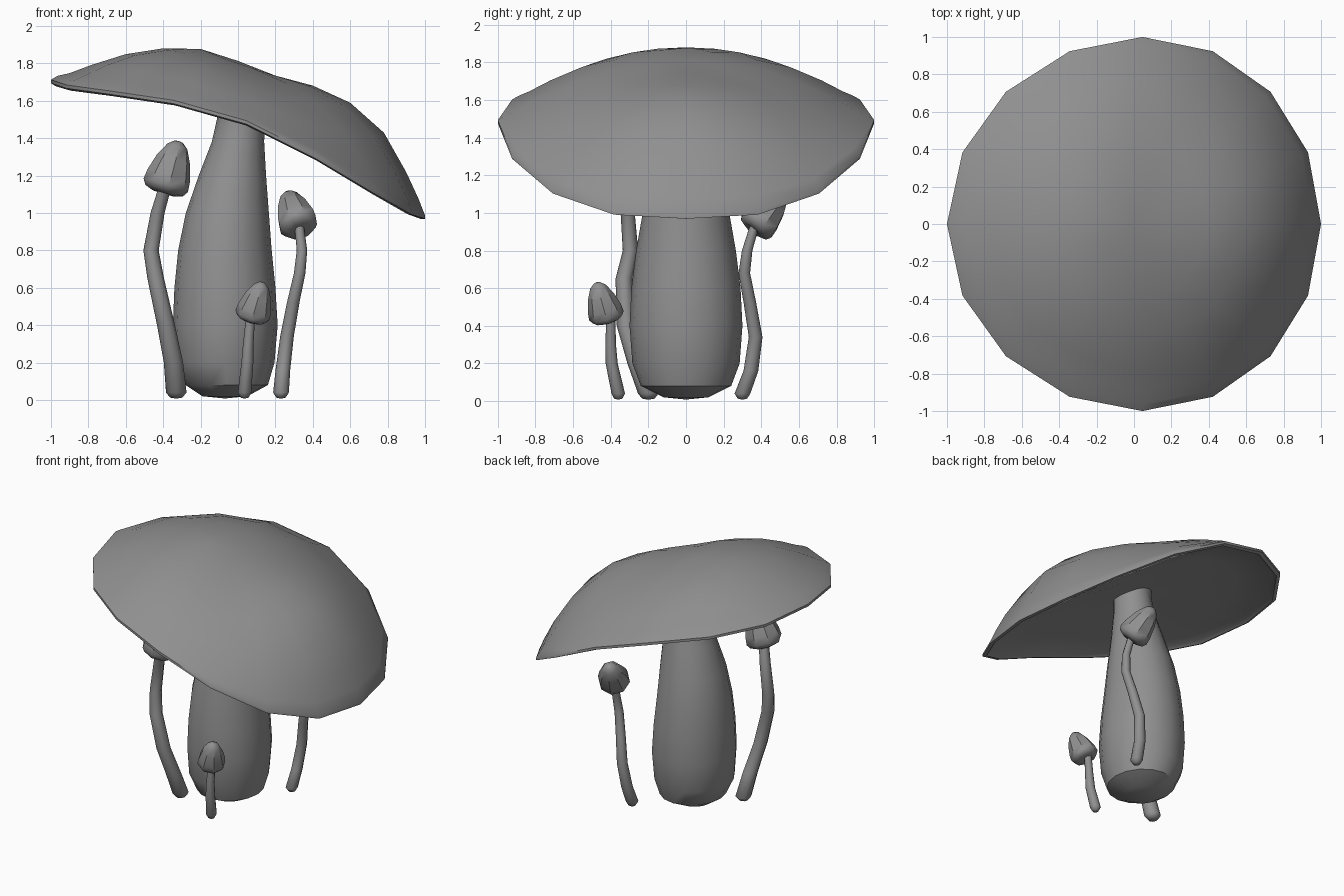
import bpy, bmesh
from math import sin, cos, pi, radians, sqrt
from mathutils import Vector

if "Cube" in bpy.data.objects:
    bpy.data.objects.remove(bpy.data.objects["Cube"])

grey = bpy.data.materials.new("plain_grey")
grey.use_nodes = True
grey.diffuse_color = (0.28, 0.28, 0.28, 1)
grey.node_tree.nodes["Principled BSDF"].inputs["Base Color"].default_value = (0.28, 0.28, 0.28, 1)


def loft(name, rings, angle=40):
    """Skin closed rings of points; rings shrunk to a point become poles."""
    bm = bmesh.new()
    loops = [[bm.verts.new(p) for p in ring] for ring in rings]
    n = len(loops[0])
    for a, b in zip(loops, loops[1:]):
        for i in range(n):
            j = (i + 1) % n
            bm.faces.new((a[i], a[j], b[j], b[i]))
    bmesh.ops.remove_doubles(bm, verts=bm.verts, dist=0.0005)
    bmesh.ops.recalc_face_normals(bm, faces=bm.faces)
    mesh = bpy.data.meshes.new(name)
    bm.to_mesh(mesh)
    bm.free()
    mesh.materials.append(grey)
    obj = bpy.data.objects.new(name, mesh)
    bpy.context.collection.objects.link(obj)
    bpy.ops.object.select_all(action="DESELECT")
    obj.select_set(True)
    bpy.context.view_layer.objects.active = obj
    bpy.ops.object.shade_smooth_by_angle(angle=radians(angle))
    return obj


def ellipse(centre, rx, ry, sides):
    return [Vector(centre) + Vector((rx * cos(2 * pi * i / sides), ry * sin(2 * pi * i / sides), 0))
            for i in range(sides)]


def along(points, x):
    """Height of a polyline at x."""
    for (x0, z0), (x1, z1) in zip(points, points[1:]):
        if x <= x1:
            return z0 + (z1 - z0) * (x - x0) / (x1 - x0)
    return points[-1][1]


# Large tilted cap: a drooping rim line, and a ridge line over its middle
RIM = [(-1, 1.7), (-.91, 1.67), (-.68, 1.64), (-.34, 1.59), (.05, 1.48),
       (.41, 1.3), (.71, 1.12), (.92, 1.0), (1, .975)]
RIDGE = [(-1, 1.71), (-.68, 1.83), (-.47, 1.88), (-.21, 1.88), (.04, 1.8), (.21, 1.73),
         (.38, 1.69), (.62, 1.58), (.79, 1.42), (.89, 1.24), (1, .985)]


def cap_ring(radius, side, lift=0.0):
    ring = []
    for i in range(16):
        u, v = radius * cos(i * pi / 8), radius * sin(i * pi / 8)
        x = u + 0.045 * v * v
        dome = max(0, 1 - v * v / max(1 - u * u, 0.001))
        z = along(RIM, x) + lift
        if side == "top":
            z += (along(RIDGE, x) - along(RIM, x)) * dome
        elif side == "under":
            z += 0.04 * (1 - radius ** 2)
        ring.append((x, v, z))
    return ring


cap = [cap_ring(r, "top") for r in (0, .2, .4, .6, .78, .9)]
cap += [cap_ring(.965, "top", .01), cap_ring(1, "rim", .012), cap_ring(1, "rim", -.006),
        cap_ring(.975, "rim", -.014)]
cap += [cap_ring(r, "under") for r in (.95, .7, .45, .2, 0)]
loft("large_cap", cap)

# Thick leaning stem: height, centre x, half width, half depth
STEM = [(.008, -.07, 0, 0), (.02, -.07, .12, .12), (.08, -.06, .22, .24), (.2, -.07, .265, .285),
        (.4, -.068, .28, .3), (.6, -.07, .27, .29), (.8, -.07, .25, .265), (1, -.057, .222, .23),
        (1.2, -.03, .18, .18), (1.38, 0, .14, .14), (1.5, .015, .128, .13), (1.58, .015, .13, .13),
        (1.58, .015, 0, 0)]
loft("large_stem", [ellipse((cx, 0, z), rx, ry, 16) for z, cx, rx, ry in STEM])

# Bell profile shared by the small caps: radius, height along the axis
BELL = [(0, -.06), (.5, -.12), (.85, -.06), (1, .05), (.96, .25), (.75, .6), (.45, .88), (.2, .98), (0, 1)]


def small_mushroom(name, path, thick, thin, base, tip, radius):
    rings = [ellipse(path[0] - Vector((0, 0, .018)), 0, 0, 8),
             ellipse(path[0] - Vector((0, 0, .012)), thick * .6, thick * .6, 8)]
    for i, p in enumerate(path):
        r = thick + (thin - thick) * i / (len(path) - 1)
        rings.append(ellipse(p + Vector((0, 0, .015 if i == 0 else 0)), r, r, 8))
    rings.append(ellipse(path[-1], 0, 0, 8))
    loft(name + "_stem", rings, 60)
    axis = Vector(tip) - Vector(base)
    turn = axis.to_track_quat("Z", "Y")
    loft(name + "_cap", [[Vector(base) + turn @ p for p in
                          ellipse((0, 0, h * axis.length), r * radius, r * radius, 8)]
                         for r, h in BELL])


small_mushroom("tall_mushroom",
               [Vector(p) for p in ((-.33, -.2, .025), (-.345, -.26, .2), (-.385, -.32, .4),
                                    (-.44, -.33, .65), (-.465, -.295, .8), (-.43, -.31, 1),
                                    (-.39, -.35, 1.14))],
               .055, .034, (-.39, -.36, 1.135), (-.315, -.35, 1.385), .125)
small_mushroom("middle_mushroom",
               [Vector(p) for p in ((.23, .3, .025), (.24, .345, .16), (.262, .37, .34),
                                    (.295, .34, .52), (.33, .31, .68), (.342, .325, .8),
                                    (.325, .37, .95))],
               .042, .025, (.325, .37, .93), (.265, .52, 1.11), .108)
small_mushroom("short_mushroom",
               [Vector(p) for p in ((.035, -.36, .025), (.05, -.395, .2), (.055, -.4, .3),
                                    (.068, -.4, .46))],
               .036, .024, (.075, -.42, .445), (.13, -.475, .63), .095)
